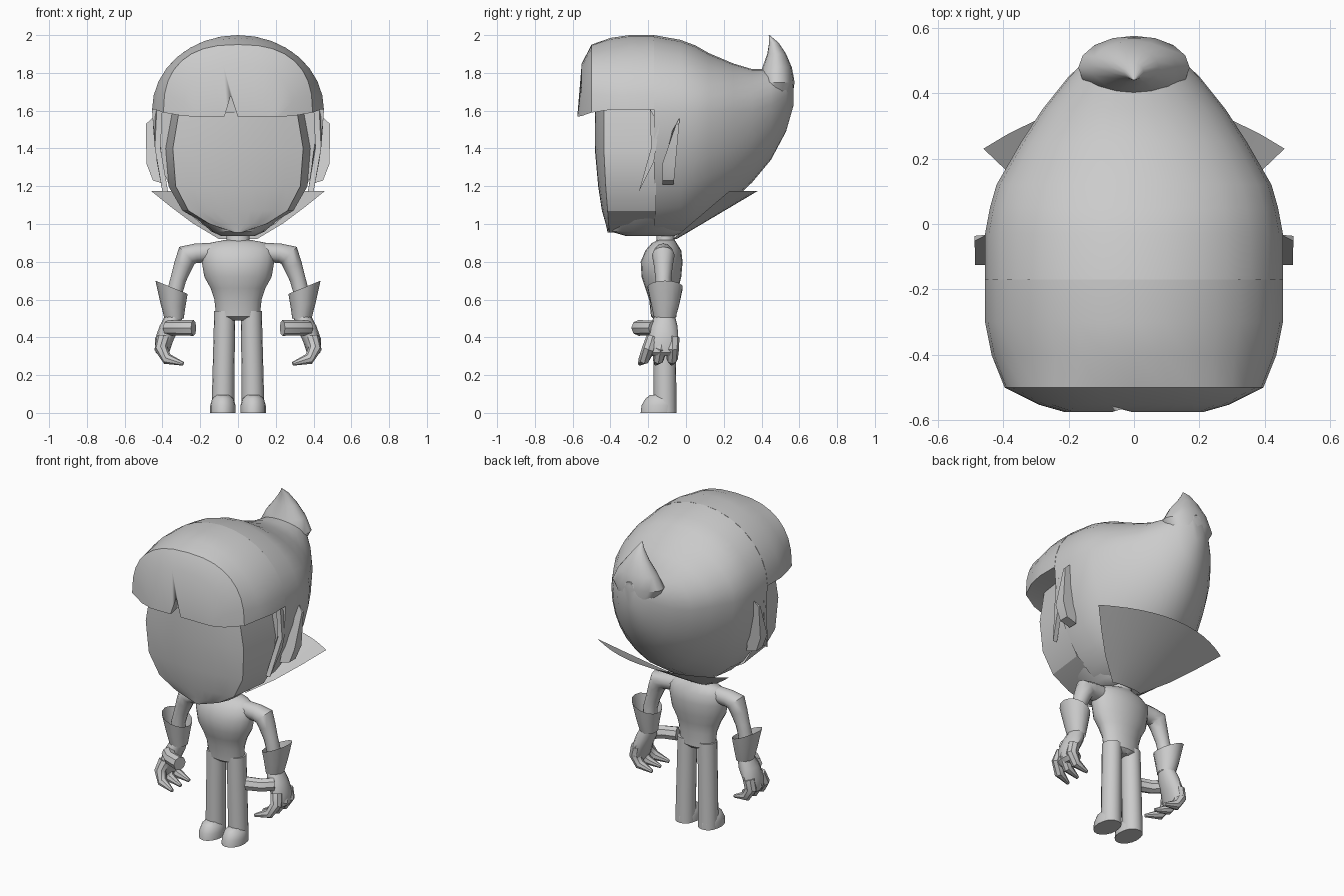
import bpy, bmesh
from math import cos, sin, pi, radians
from mathutils import Vector

if "Cube" in bpy.data.objects:
    bpy.data.objects.remove(bpy.data.objects["Cube"], do_unlink=True)

grey = bpy.data.materials.new("plain grey")
grey.use_nodes = True
colour = (0.6, 0.6, 0.6, 1)
grey.diffuse_color = colour
grey.node_tree.nodes["Principled BSDF"].inputs["Base Color"].default_value = colour


def finish(name, bm, mirror=False, angle=40):
    bmesh.ops.remove_doubles(bm, verts=bm.verts, dist=0.0005)
    bmesh.ops.recalc_face_normals(bm, faces=bm.faces)
    mesh = bpy.data.meshes.new(name)
    bm.to_mesh(mesh)
    bm.free()
    mesh.materials.append(grey)
    obj = bpy.data.objects.new(name, mesh)
    bpy.context.collection.objects.link(obj)
    bpy.ops.object.select_all(action="DESELECT")
    obj.select_set(True)
    bpy.context.view_layer.objects.active = obj
    bpy.ops.object.shade_smooth_by_angle(angle=radians(angle))
    if mirror:
        obj.modifiers.new("mirror", "MIRROR")
    return obj


def ring(c, u, v, n=14):
    """Ellipse of points around c with half axes u and v."""
    c, u, v = Vector(c), Vector(u), Vector(v)
    return [c + u * cos(2 * pi * i / n) + v * sin(2 * pi * i / n) for i in range(n)]


def loft(name, rings, closed=True, caps=True, mirror=False, angle=40):
    bm = bmesh.new()
    rows = [[bm.verts.new(p) for p in r] for r in rings]
    n = len(rows[0])
    for a, b in zip(rows, rows[1:]):
        for i in range(n if closed else n - 1):
            j = (i + 1) % n
            bm.faces.new((a[i], a[j], b[j], b[i]))
    if caps:
        bm.faces.new(rows[0])
        bm.faces.new(rows[-1])
    return finish(name, bm, mirror, angle)


def tube(name, path, radii, mirror=True, n=10):
    pts = [Vector(p) for p in path]
    rings = []
    for i, p in enumerate(pts):
        d = (pts[min(i + 1, len(pts) - 1)] - pts[max(i - 1, 0)]).normalized()
        v = (Vector((0, 1, 0)) - d * d.y).normalized()
        u = v.cross(d)
        rings.append(ring(p, u * radii[i], v * radii[i], n))
    return loft(name, rings, mirror=mirror)


def stack(name, rows, mirror=False, n=16):
    """Horizontal ellipses: z, centre x, half width, front y, back y."""
    return loft(name, [ring((x, (f + b) / 2, z), (w, 0, 0), (0, (b - f) / 2, 0), n)
                       for z, x, w, f, b in rows], mirror=mirror)


def plate(name, outline, offset):
    """Solid from an outline and the same outline moved by offset."""
    a = [Vector(p) for p in outline]
    return loft(name, [a, [p + Vector(offset) for p in a]], mirror=True, angle=30)


# Hair: cross-sections from front to back (y, half width, bottom, middle, top)
hair = [(-.17, .455, .935, 1.6, 2), (-.03, .455, .95, 1.6, 1.975),
        (.05, .44, .99, 1.6, 1.945), (.12, .42, 1.04, 1.6, 1.905),
        (.25, .345, 1.125, 1.6, 1.85), (.35, .28, 1.22, 1.6, 1.82),
        (.45, .2, 1.34, 1.63, 1.82), (.53, .115, 1.49, 1.68, 1.82),
        (.57, .04, 1.63, 1.71, 1.79)]


def hair_section(y, w, bottom, mid, top, n=28):
    out = []
    for i in range(n):
        s, c = sin(2 * pi * i / n), cos(2 * pi * i / n)
        out.append((w * c, y, mid + s * (top - mid if s > 0 else mid - bottom)))
    return out


loft("hair_back", [hair_section(*h) for h in hair])

# Upswept hair point at the back
stack("hair_point", [(1.62, 0, .1, .36, .555), (1.75, 0, .17, .38, .575),
                     (1.83, 0, .13, .405, .56), (1.9, 0, .075, .43, .53),
                     (1.96, 0, .03, .44, .49), (2, 0, .002, .438, .442)])

# Fringe: half sections with a flat underside (y, half width, bottom, top)
fringe_rows = [(-.575, .21, 1.568, 1.575), (-.552, .29, 1.572, 1.85),
               (-.5, .395, 1.59, 1.95), (-.4, .435, 1.605, 1.985),
               (-.3, .455, 1.605, 2), (-.17, .455, 1.605, 2)]


def arch(y, w, bottom, top, n=16):
    power = .8 if y < -.45 else 1
    return [(w * (1 if cos(a) > 0 else -1) * abs(cos(a)) ** power, y,
             bottom + (top - bottom) * max(sin(a), 0) ** power)
            for a in [pi * i / n for i in range(n + 1)]]


fringe = loft("fringe", [arch(*f) for f in fringe_rows])
notch = [(-.075, 1.56), (0, 1.56), (-.037, 1.675), (-.04, 1.675)]
cutter = loft("notch_cutter", [[(x, y, z) for x, z in
              [(-.077, 1.55)] + notch[2:][::-1] + [(.005, 1.55)]] for y in (-.7, -.49)])
cutter.hide_render = True
cut = fringe.modifiers.new("notch", "BOOLEAN")
cut.operation, cut.object, cut.solver = "DIFFERENCE", cutter, "EXACT"
bpy.context.view_layer.objects.active = fringe
bpy.ops.object.modifier_apply(modifier="notch")
bpy.data.objects.remove(cutter, do_unlink=True)

# Face: rows of (z, half width, edge y, centre y)
face_rows = [(1.7, .3, -.43, -.48), (1.58, .315, -.435, -.483), (1.4, .345, -.435, -.483),
             (1.2, .33, -.425, -.465), (1.07, .262, -.415, -.445),
             (1, .15, -.41, -.425), (.955, .02, -.405, -.415)]
face = []
for z, w, edge, mid in face_rows:
    half = [(w * 1.1 + .005, -.16), (w, edge)]
    half += [(w * s, mid + (edge - mid) * s * s) for s in (.75, .5, .25)]
    face.append([(-x, y, z) for x, y in half] + [(0, mid, z)] +
                [(x, y, z) for x, y in half[::-1]])
loft("face", face, closed=False, caps=False, angle=25)
stack("jaw", [(.937, 0, .09, -.32, -.06), (.96, 0, .14, -.4, 0), (1.03, 0, .22, -.41, .03)])

# Sideburns and ears
plate("sideburn", [(.4, -.19, 1.61), (.41, -.185, 1.4), (.37, -.25, 1.17),
                   (.4, -.17, 1.33), (.42, -.14, 1.52)], (.03, 0, 0))
ear_outline = [(.38, 1.21), (.45, 1.23), (.485, 1.32), (.487, 1.53), (.455, 1.56), (.42, 1.47)]
ear_front = [(x, -.125 + .7 * max(z - 1.4, 0) * .8, z) for x, z in ear_outline]
ear_back = [(x, -.065 + .09 * (z - 1.21), z) for x, z in ear_outline]
loft("ear", [ear_front, ear_back], mirror=True, angle=30)

# Flared collar sheet
collar = []
for t in (0, .33, .67, 1):
    spread = .1 + .36 * t ** .85
    line = []
    for i in range(13):
        k = i / 6 - 1
        y = (-.05 - .02 * k * k) * (1 - t) + (.38 - .15 * k * k) * t
        line.append((spread * sin(k * pi / 2) if t < .1 else spread * k, y, .92 + .255 * t))
    collar.append(line)
loft("collar", collar, closed=False, caps=False)

# Body
stack("neck", [(.88, 0, .07, -.17, -.05), (.92, 0, .06, -.155, -.06), (.98, 0, .06, -.155, -.06)])
stack("torso", [(.49, 0, .05, -.16, -.07), (.51, 0, .115, -.185, -.05),
                (.6, 0, .125, -.195, -.05), (.66, 0, .145, -.215, -.04),
                (.72, 0, .178, -.235, -.025), (.8, 0, .192, -.24, -.018),
                (.86, 0, .19, -.215, -.025), (.9, 0, .15, -.18, -.05), (.915, 0, .07, -.15, -.06)], n=20)

# Legs and feet
stack("leg", [(0, .08, .06, -.17, -.05), (.2, .077, .058, -.172, -.052),
              (.54, .07, .056, -.175, -.055)], mirror=True)
stack("foot", [(0, .08, .067, -.24, -.05), (.04, .08, .067, -.235, -.05),
               (.075, .08, .057, -.215, -.06), (.095, .08, .035, -.19, -.08)], mirror=True)

# Arms with open cuffs
tube("arm", [(.14, -.12, .85), (.22, -.12, .845), (.27, -.12, .835), (.29, -.12, .78),
             (.315, -.12, .71), (.335, -.12, .64), (.335, -.115, .5)],
     [.05, .052, .06, .05, .042, .042, .042], n=12)
loft("cuff", [ring((.352, -.11, .665), (.085, 0, .035), (0, .095, 0)),
              ring((.345, -.11, .57), (.066, 0, .012), (0, .075, 0)),
              ring((.337, -.112, .495), (.05, 0, -.004), (0, .056, 0))],
     caps=False, mirror=True)

# Hands
stack("palm", [(.52, .337, .046, -.165, -.06), (.46, .36, .055, -.19, -.045),
               (.39, .39, .05, -.2, -.04), (.32, .4, .036, -.205, -.04),
               (.3, .395, .02, -.18, -.06)], mirror=True, n=12)
tube("thumb", [(.37, -.17, .45), (.32, -.22, .45), (.235, -.25, .45)], [.04, .04, .042], n=8)
for label, root, tip in (("front", -.175, -.245), ("middle", -.12, -.16), ("rear", -.07, -.075)):
    tube(label + "_finger", [(.395, root, .4), (.408, (root * 2 + tip) / 3, .34),
                             (.375, (root + tip * 2) / 3, .285), (.29, tip, .26)],
         [.035, .035, .03, .01], n=8)
